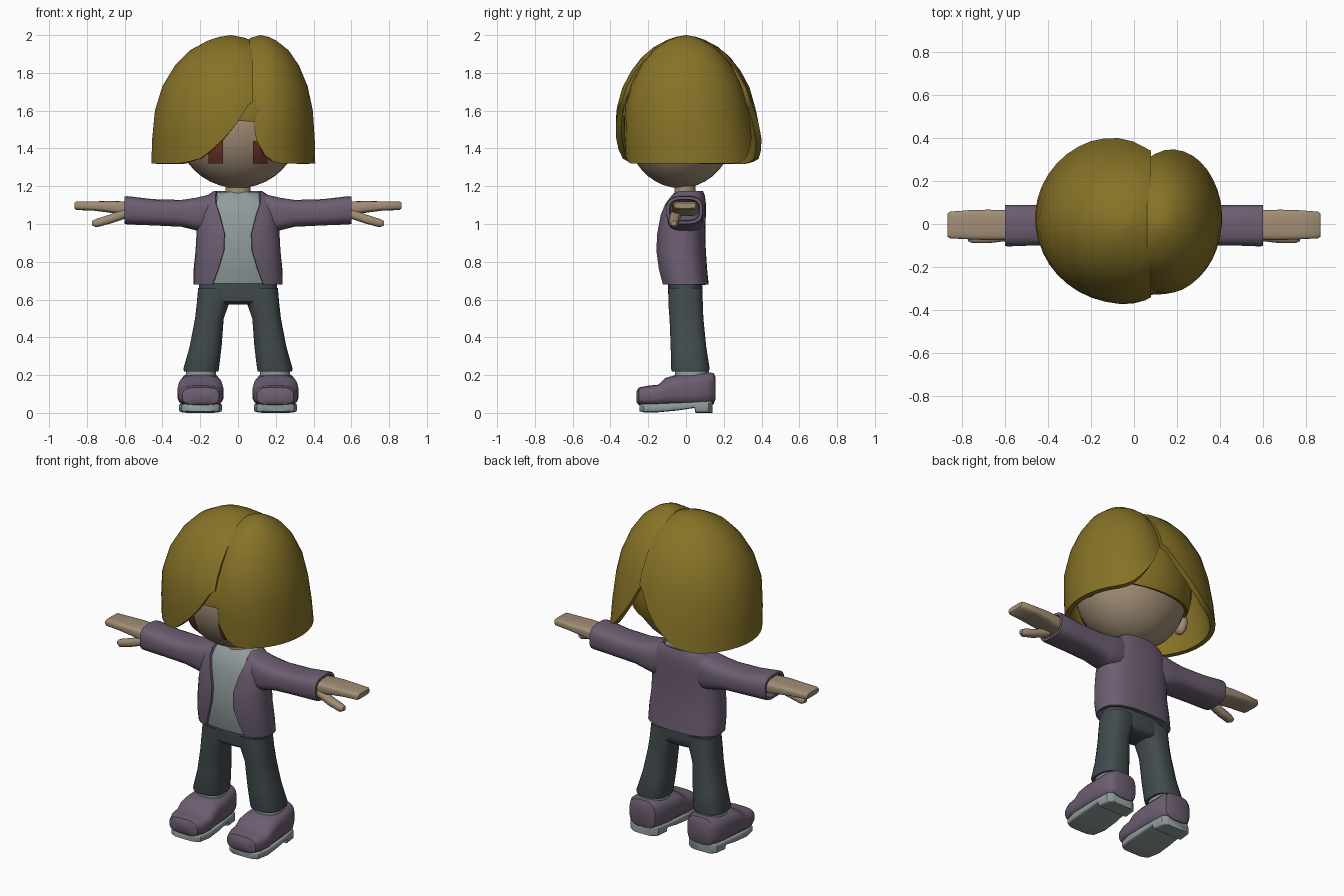
import bpy, bmesh
from math import sin, cos, pi, acos, radians
from mathutils import Vector

if "Cube" in bpy.data.objects:
    bpy.data.objects.remove(bpy.data.objects["Cube"])


def material(name, r, g, b):
    m = bpy.data.materials.new(name)
    m.diffuse_color = (r, g, b, 1)
    m.use_nodes = True
    m.node_tree.nodes["Principled BSDF"].inputs["Base Color"].default_value = m.diffuse_color
    return m


HAIR = material("hair", .24, .17, .02)
SKIN = material("skin", .36, .27, .18)
PURPLE = material("purple cloth", .15, .11, .165)
DARK = material("dark cloth", .055, .07, .077)
PALE = material("pale cloth", .28, .33, .33)
RED = material("eye", .17, .04, .025)


def finish(name, bm, mat, mirror=False, thick=0, angle=42):
    bmesh.ops.remove_doubles(bm, verts=bm.verts, dist=1e-4)
    bmesh.ops.recalc_face_normals(bm, faces=bm.faces)
    me = bpy.data.meshes.new(name)
    bm.to_mesh(me)
    bm.free()
    ob = bpy.data.objects.new(name, me)
    bpy.context.collection.objects.link(ob)
    me.materials.append(mat)
    bpy.context.view_layer.objects.active = ob
    if thick:
        s = ob.modifiers.new("thickness", 'SOLIDIFY')
        s.thickness, s.offset = thick, -1
        bpy.ops.object.modifier_apply(modifier=s.name)
    ob.data.shade_smooth()
    ob.data.set_sharp_from_angle(angle=radians(angle))
    if mirror:
        ob.modifiers.new("mirror", 'MIRROR')
    return ob


def spow(v, p):
    return (abs(v) ** (2 / p)) * (1 if v >= 0 else -1)


def skin_rings(rings, closed=True, caps=True):
    bm = bmesh.new()
    vs = [[bm.verts.new(p) for p in r] for r in rings]
    n = len(rings[0])
    for a, b in zip(vs, vs[1:]):
        for i in range(n if closed else n - 1):
            j = (i + 1) % n
            bm.faces.new((a[i], a[j], b[j], b[i]))
    if caps:
        bm.faces.new(vs[0])
        bm.faces.new(vs[-1])
    return bm


def loft(name, axis, rows, mat, n=20, p=2.6, mirror=False):
    """rows: position along axis, then extents u0, u1, v0, v1 of each section"""
    rings = []
    for t, u0, u1, v0, v1 in rows:
        ring = []
        for i in range(n):
            a = 2 * pi * (i + .5) / n
            u = (u0 + u1) / 2 + (u1 - u0) / 2 * spow(cos(a), p)
            v = (v0 + v1) / 2 + (v1 - v0) / 2 * spow(sin(a), p)
            ring.append({'x': (t, u, v), 'y': (u, t, v), 'z': (u, v, t)}[axis])
        rings.append(ring)
    return finish(name, skin_rings(rings), mat, mirror)


def lerp(table, x):
    if x <= table[0][0]:
        return table[0][1]
    for (a, va), (b, vb) in zip(table, table[1:]):
        if x <= b:
            return va + (vb - va) * (x - a) / (b - a)
    return table[-1][1]


def ellipsoid(c, r, seg=32, rows=20):
    bm = bmesh.new()
    bmesh.ops.create_uvsphere(bm, u_segments=seg, v_segments=rows, radius=1)
    for v in bm.verts:
        v.co = Vector(c) + Vector((v.co.x * r[0], v.co.y * r[1], v.co.z * r[2]))
    return bm


# head, ears, neck
HC, HR = (0, -.03, 1.52), (.33, .29, .33)
finish("head", ellipsoid(HC, HR), SKIN)
finish("ear", ellipsoid((.33, .01, 1.43), (.035, .05, .07), 12, 8), SKIN, True)
loft("neck", 'z', [(1.1, -.07, .07, -.065, .055), (1.24, -.065, .065, -.06, .05)], SKIN, p=2)

# eyes: curved patches lying on the face
rings = []
for k in range(6):
    z = 1.32 + .12 * k / 5
    row = []
    for i in range(5):
        x = .08 + .075 * i / 4
        y = HC[1] - HR[1] * (1 - (x / HR[0]) ** 2 - ((z - HC[2]) / HR[2]) ** 2) ** .5
        row.append((x, y - .008, z))
    rings.append(row)
finish("eye", skin_rings(rings, False, False), RED, True)

# hair cap under the two locks
bm = ellipsoid((0, -.02, 1.55), (.35, .32, .36))
bmesh.ops.bisect_plane(bm, geom=bm.verts[:] + bm.edges[:] + bm.faces[:],
                       plane_co=(0, -.32, 1.54), plane_no=(0, .25, 1), clear_inner=True)
finish("hair_cap", bm, HAIR, thick=.02)

# two hair locks: domes with a shaped hem, cut at the parting
PROFILE = [(1.32, 1.0), (1.45, .99), (1.6, .955), (1.73, .86), (1.84, .7),
           (1.92, .51), (1.97, .29), (1.99, .15), (2.0, 0)]


def hair_lock(name, cx, rx, ry, front, back, cut, side):
    n, rings = 40, []
    for z0, _ in reversed(PROFILE):
        ring = []
        for i in range(n):
            a = 2 * pi * (i + .5) / n
            hem = lerp(front if sin(a) < 0 else back, cx + .95 * rx * cos(a))
            z = 2 - (2 - z0) * (2 - hem) / .68
            r = lerp(PROFILE, z)
            y = r * ry * sin(a) + max(0, 1.6 - z) * .1
            ring.append((cx + r * rx * cos(a), y, z))
        rings.append(ring)
    bm = skin_rings(rings, caps=False)
    bmesh.ops.remove_doubles(bm, verts=bm.verts, dist=1e-4)
    bmesh.ops.bisect_plane(bm, geom=bm.verts[:] + bm.edges[:] + bm.faces[:],
                           plane_co=(cut, 0, 1.7), plane_no=(side, 0, 0), clear_inner=True)
    finish(name, bm, HAIR, thick=.03, angle=50)


sweep = [(-.3, 1.32), (-.2, 1.34), (-.1, 1.42), (0, 1.54), (.08, 1.67)]
hair_lock("hair_large_lock", -.04, .42, .39, sweep, sweep, .08, -1)
hair_lock("hair_small_lock", .12, .29, .345,
          [(.07, 1.67), (.1, 1.43), (.15, 1.35), (.2, 1.32)],
          [(.07, 1.67), (.15, 1.5), (.25, 1.36), (.31, 1.32)], .06, 1)

# jacket body: open at the front; z, half width, front y, back y, half opening
TORSO = [(.68, .235, -.135, .12, .135), (.76, .235, -.15, .112, .105),
         (.86, .225, -.16, .105, .075), (.95, .22, -.155, .102, .072),
         (1.05, .212, -.14, .105, .098), (1.11, .2, -.12, .105, .118),
         (1.15, .165, -.095, .1, .12), (1.175, .128, -.07, .09, .115)]
P, rings = 2.6, []
for z, w, yf, yb, gap in TORSO:
    t0 = acos((gap / w) ** (P / 2))
    ring = []
    for i in range(33):
        t = t0 - (pi + 2 * t0) * i / 32
        ring.append((w * spow(cos(t), P), (yf + yb) / 2 - (yb - yf) / 2 * spow(sin(t), P), z))
    rings.append(ring)
finish("jacket_body", skin_rings(rings, False, False), PURPLE, thick=.018)
loft("shirt", 'z', [(z + (.005 if z < .7 else -.005), -w + .018, w - .018, yf + .014, yb - .018)
                    for z, w, yf, yb, _ in TORSO], PALE, 32)

# sleeves with a recessed cuff
loft("sleeve", 'x', [(.1, -.085, .08, .99, 1.16), (.16, -.1, .09, .95, 1.155),
                     (.22, -.1, .09, .965, 1.14), (.3, -.1, .088, .985, 1.128),
                     (.45, -.1, .088, .992, 1.132), (.585, -.105, .09, .997, 1.148),
                     (.6, -.103, .088, 1.0, 1.146), (.6, -.088, .073, 1.015, 1.131),
                     (.53, -.08, .065, 1.02, 1.125)], PURPLE, 20, 3, True)

# hands and thumbs
loft("hand", 'x', [(.5, -.065, .06, 1.04, 1.115), (.6, -.075, .065, 1.045, 1.12),
                   (.68, -.075, .067, 1.06, 1.122), (.76, -.072, .065, 1.07, 1.12),
                   (.855, -.067, .058, 1.074, 1.12), (.866, -.06, .05, 1.083, 1.112)],
     SKIN, 20, 4, True)
loft("thumb", 'x', [(.59, -.08, -.02, 1.03, 1.085), (.68, -.09, -.035, 1.0, 1.05),
                    (.75, -.09, -.04, .982, 1.028), (.772, -.08, -.05, .992, 1.017)],
     SKIN, 12, 2.6, True)

# trousers
loft("trouser_seat", 'z', [(.574, -.12, .12, -.07, .07), (.59, -.2, .2, -.09, .085),
                           (.63, -.212, .212, -.095, .088), (.71, -.205, .205, -.095, .086)], DARK)
loft("trouser_leg", 'z', [(.66, .02, .212, -.095, .088), (.57, .05, .22, -.094, .09),
                          (.5, .075, .228, -.088, .093), (.35, .086, .257, -.082, .108),
                          (.235, .1, .29, -.08, .126), (.22, .103, .287, -.076, .122),
                          (.22, .118, .272, -.06, .105)], DARK, 20, 2.6, True)

# socks, shoes and soles
loft("sock", 'z', [(.15, .115, .28, -.06, .12), (.225, .115, .275, -.06, .12)], PALE, 20, 2.4, True)
loft("shoe", 'y', [(-.262, .14, .255, .055, .115), (-.25, .1, .295, .042, .135),
                   (-.2, .082, .315, .036, .145), (-.145, .077, .32, .036, .15),
                   (-.11, .077, .32, .036, .185), (-.06, .08, .318, .036, .2),
                   (.03, .085, .312, .036, .208), (.11, .093, .305, .04, .216),
                   (.145, .11, .285, .045, .212), (.156, .14, .26, .07, .19)],
     PURPLE, 20, 3.2, True)
loft("sole", 'y', [(-.245, .13, .265, .008, .045), (-.225, .1, .297, .003, .048),
                   (-.15, .085, .312, .003, .05), (-.05, .088, .31, .012, .054),
                   (.045, .095, .305, .026, .058), (.05, .095, .305, 0, .06),
                   (.12, .103, .297, 0, .064), (.14, .13, .27, 0, .064)],
     PALE, 20, 7, True)
